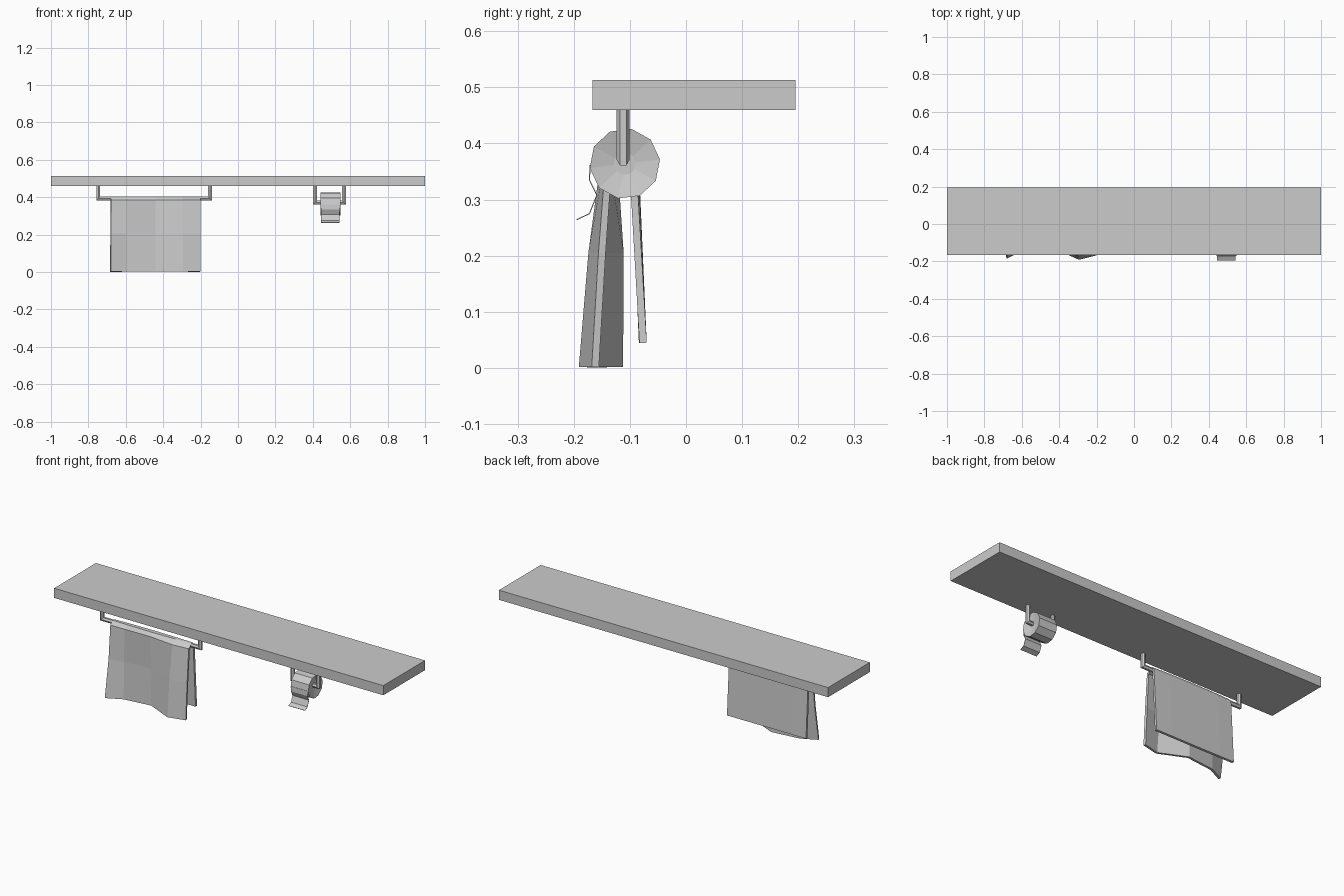
import bpy, bmesh
from math import sin, cos, radians

if "Cube" in bpy.data.objects:
    bpy.data.objects.remove(bpy.data.objects["Cube"])

grey = bpy.data.materials.new("plain grey")
grey.use_nodes = True
grey.diffuse_color = (0.6, 0.6, 0.6, 1)
grey.node_tree.nodes["Principled BSDF"].inputs["Base Color"].default_value = (0.6, 0.6, 0.6, 1)


def finish(name, bm, recalc=True):
    if recalc:
        bmesh.ops.recalc_face_normals(bm, faces=bm.faces)
    mesh = bpy.data.meshes.new(name)
    bm.to_mesh(mesh)
    bm.free()
    mesh.materials.append(grey)
    obj = bpy.data.objects.new(name, mesh)
    bpy.context.collection.objects.link(obj)
    return obj


def bridge(bm, rings, closed):
    """Join successive rows of vertices with quads."""
    n = len(rings[0])
    for a, b in zip(rings, rings[1:]):
        for i in range(n if closed else n - 1):
            j = (i + 1) % n
            bm.faces.new((a[i], a[j], b[j], b[i]))


def thicken(obj, thickness, offset):
    mod = obj.modifiers.new("thickness", "SOLIDIFY")
    mod.thickness = thickness
    mod.offset = offset


def u_rail(name, x0, x1, z, top, y=-0.112, r=0.0115):
    """Hexagonal rod hanging from the shelf, mitred at both corners."""
    bm = bmesh.new()
    stations = ((x0, top, -1, 0), (x0, z, -1, -1), (x1, z, 1, -1), (x1, top, 1, 0))
    rings = []
    for x, h, sx, sz in stations:
        ring = []
        for i in range(6):
            a = radians(60 * i)
            b = r * sin(a)
            ring.append(bm.verts.new((x + sx * b, y + r * cos(a), h + sz * b)))
        rings.append(ring)
    bridge(bm, rings, True)
    bm.faces.new(rings[0])
    bm.faces.new(rings[-1])
    finish(name, bm)


# Shelf slab
bm = bmesh.new()
bmesh.ops.create_cube(bm, size=1)
for v in bm.verts:
    v.co = (v.co.x * 2, v.co.y * 0.362 + 0.014, v.co.z * 0.053 + 0.4865)
finish("shelf", bm)

# Hanging rods
u_rail("towel_rail", -0.747, -0.15, 0.393, 0.465)
u_rail("roll_holder", 0.412, 0.567, 0.371, 0.465)

# Towel: rows run from the front hem over the rail to the back hem
columns = (-0.68, -0.595, -0.44, -0.295, -0.2)
rows = (
    (0.002, (-0.185, -0.143, -0.125, -0.191, -0.168)),
    (0.205, (-0.152, -0.138, -0.124, -0.174, -0.156)),
    (0.385, (-0.137, -0.137, -0.135, -0.15, -0.142)),
    (0.404, (-0.118, -0.12, -0.122, -0.12, -0.116)),
    (0.404, (-0.104, -0.1, -0.098, -0.1, -0.104)),
    (0.385, (-0.09, -0.086, -0.085, -0.086, -0.09)),
    (0.045, (-0.07, -0.07, -0.071, -0.07, -0.07)),
)
bm = bmesh.new()
grid = [[bm.verts.new((x, y, z)) for x, y in zip(columns, ys)] for z, ys in rows]
bridge(bm, grid, False)
thicken(finish("towel", bm, recalc=False), 0.013, -1)

# Paper roll: ten sides with shallow dished ends
bm = bmesh.new()
rings = []
for x, r in ((0.45, 0.02), (0.44, 0.063), (0.547, 0.063), (0.537, 0.02)):
    rings.append([bm.verts.new((x, -0.109 + r * cos(radians(7 + 36 * i)),
                                0.364 + r * sin(radians(7 + 36 * i)))) for i in range(10)])
bridge(bm, rings, True)
bm.faces.new(rings[0])
bm.faces.new(rings[-1])
finish("paper_roll", bm)

# Loose sheet hanging from the front of the roll
bm = bmesh.new()
path = ((-0.171, 0.362), (-0.172, 0.335), (-0.159, 0.308), (-0.172, 0.275), (-0.195, 0.264))
strip = [[bm.verts.new((x, y, z)) for x in (0.443, 0.543)] for y, z in path]
bridge(bm, strip, False)
thicken(finish("loose_sheet", bm), 0.002, 0)
